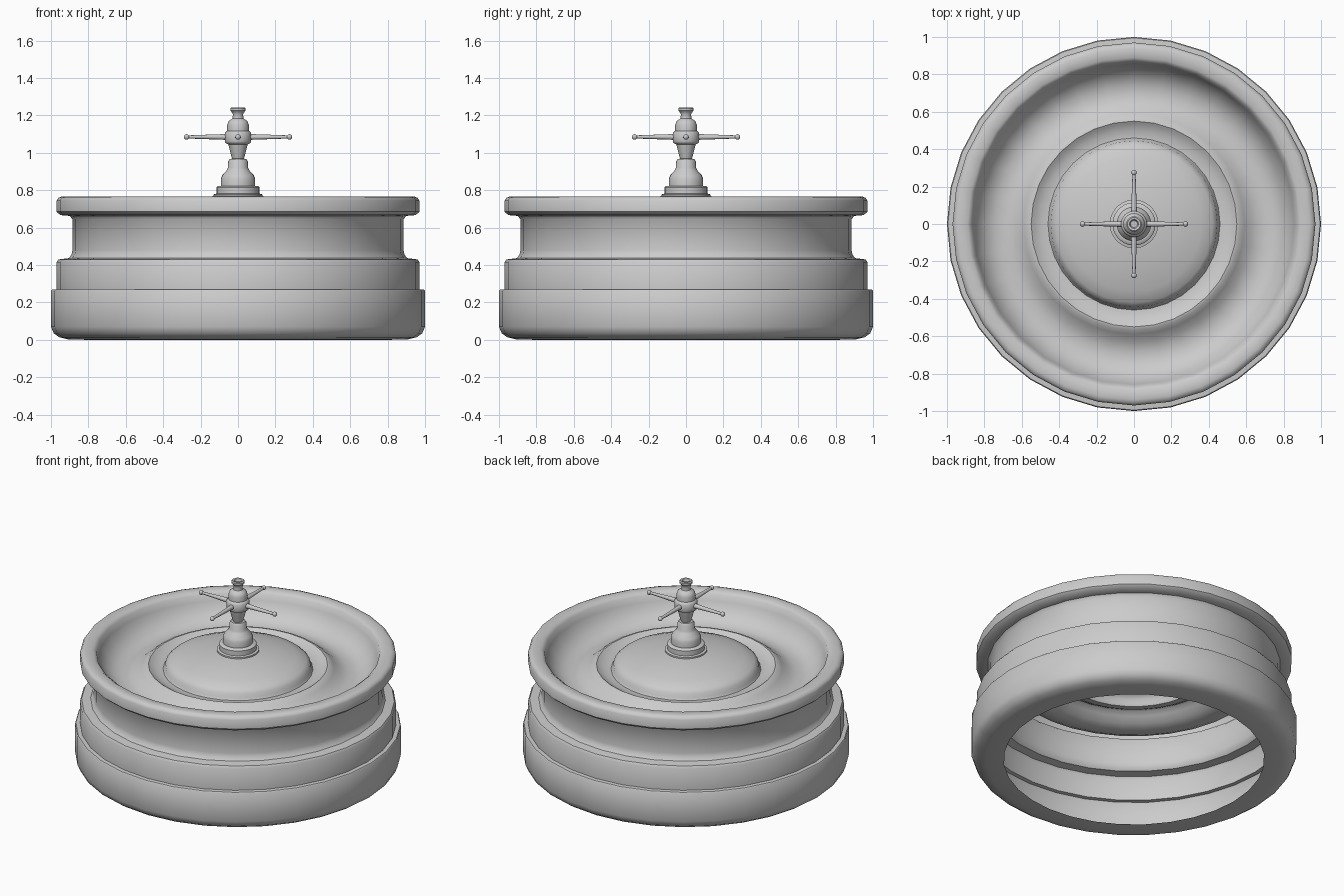
import bpy, bmesh, math
from mathutils import Matrix, Vector

if "Cube" in bpy.data.objects:
    bpy.data.objects.remove(bpy.data.objects["Cube"], do_unlink=True)

metal = bpy.data.materials.new("plain grey metal")
metal.use_nodes = True
grey = (0.6, 0.6, 0.6, 1)
metal.diffuse_color = grey
metal.node_tree.nodes["Principled BSDF"].inputs["Base Color"].default_value = grey


def finish(bm, name, angle=40):
    mesh = bpy.data.meshes.new(name)
    bm.to_mesh(mesh)
    bm.free()
    obj = bpy.data.objects.new(name, mesh)
    bpy.context.collection.objects.link(obj)
    mesh.materials.append(metal)
    bpy.ops.object.select_all(action='DESELECT')
    obj.select_set(True)
    bpy.context.view_layer.objects.active = obj
    bpy.ops.object.shade_smooth_by_angle(angle=math.radians(angle))
    return obj


def lathe(name, profile, sides):
    """Spin a (radius, height) profile, listed from bottom to top, about z."""
    bm = bmesh.new()
    verts = [bm.verts.new((r, 0, z)) for r, z in profile]
    edges = [bm.edges.new(pair) for pair in zip(verts, verts[1:])]
    bmesh.ops.spin(bm, geom=verts + edges, cent=(0, 0, 0), axis=(0, 0, 1),
                   angle=math.tau, steps=sides, use_merge=True)
    bmesh.ops.remove_doubles(bm, verts=bm.verts, dist=0.0005)
    bmesh.ops.recalc_face_normals(bm, faces=bm.faces)
    # the outermost face decides which way the surface faces
    outer = max(bm.faces, key=lambda f: f.calc_center_median().xy.length)
    if outer.normal.xy.dot(outer.calc_center_median().xy) < 0:
        bmesh.ops.reverse_faces(bm, faces=bm.faces)
    return finish(bm, name)


# Stepped outer barrel, rolled top lip, channel dish and centre dome in one shell
barrel = [(.80, 0), (.91, .003), (.955, .014), (.985, .035), (1, .07), (1, .262),
          (.995, .268), (.97, .27), (.97, .415), (.96, .43), (.905, .437),
          (.89, .455), (.885, .48), (.885, .645), (.9, .663), (.95, .667),
          (.97, .685), (.97, .745), (.96, .76), (.94, .767), (.89, .765)]
dish = [(.87, .75), (.858, .71), (.83, .66), (.79, .62), (.74, .598), (.68, .596),
        (.63, .615), (.59, .645), (.565, .667), (.55, .67), (.535, .66),
        (.50, .642), (.46, .64), (.45, .655), (.445, .68), (.42, .702),
        (.36, .725), (.25, .752), (.12, .77), (0, .775)]
lathe("wheel_shell", barrel + dish, 32)

# Stepped pedestal on the dome
lathe("spindle_base", [(.13, .765), (.13, .778), (.115, .782), (.115, .815),
                       (.108, .822), (.092, .824), (.092, .86), (.085, .88),
                       (.062, .905), (.054, .92), (.052, .955), (.044, .968),
                       (0, .97)], 24)

# Hub with collar, neck and flared cap
lathe("spindle_hub", [(.03, .965), (.035, .98), (.052, 1.045), (.066, 1.052),
                      (.07, 1.06), (.07, 1.105), (.064, 1.113), (.058, 1.118),
                      (.058, 1.15), (.05, 1.17), (.03, 1.183), (.027, 1.205),
                      (.034, 1.218), (.041, 1.225), (.041, 1.237), (.035, 1.242),
                      (.024, 1.24), (.018, 1.225), (0, 1.222)], 24)

# Four tapered spokes with ball ends
for i, side in enumerate(("left", "back", "right", "front")):
    bm = bmesh.new()
    bmesh.ops.create_cone(bm, cap_ends=True, segments=12, radius1=.016, radius2=.008,
                          depth=.23, matrix=Matrix.Translation((.165, 0, 1.085))
                          @ Matrix.Rotation(math.pi / 2, 4, 'Y'))
    bmesh.ops.create_uvsphere(bm, u_segments=12, v_segments=8, radius=.015,
                              matrix=Matrix.Translation((.275, 0, 1.085)))
    bmesh.ops.rotate(bm, verts=bm.verts, cent=Vector(),
                     matrix=Matrix.Rotation(i * math.pi / 2, 3, 'Z'))
    finish(bm, side + "_spoke")
